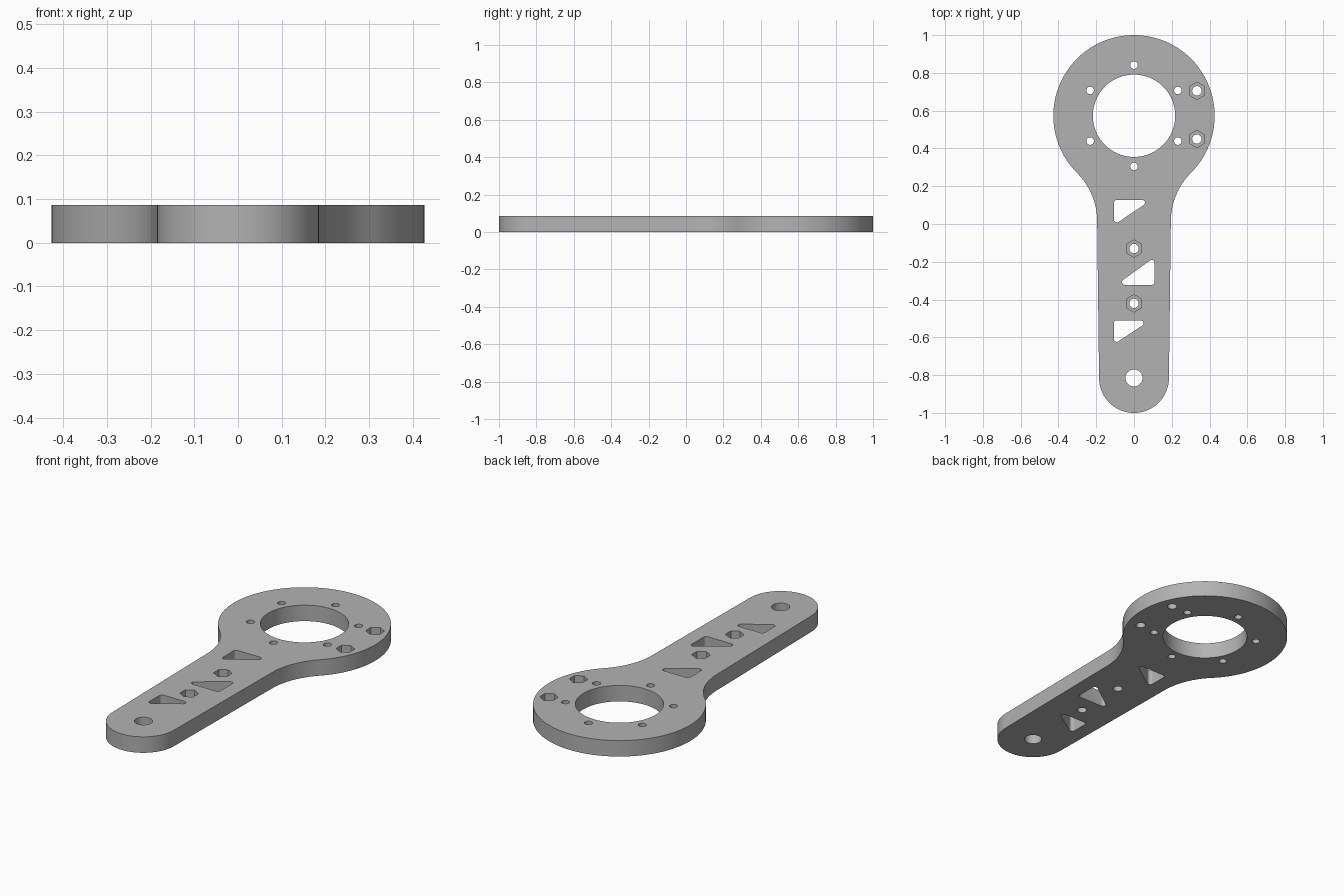
import bpy, bmesh
from math import sin, cos, pi, radians, sqrt, atan2

cube = bpy.data.objects.get("Cube")
if cube:
    bpy.data.objects.remove(cube, do_unlink=True)

THICK = 0.087          # plate thickness
RING_Y, RING_R = 0.573, 0.427
ARM_W, TIP_R, TIP_Y = 0.195, 0.185, -0.815
RECESS = 0.042         # nut recess depth

grey = bpy.data.materials.new("plate_grey")
grey.use_nodes = True
colour = (0.45, 0.45, 0.45, 1)
grey.diffuse_color = colour
grey.node_tree.nodes["Principled BSDF"].inputs["Base Color"].default_value = colour


def arc(cx, cy, r, a0, a1, n):
    return [(cx + r * cos(a0 + (a1 - a0) * i / n),
             cy + r * sin(a0 + (a1 - a0) * i / n)) for i in range(n + 1)]


def circle(cx, cy, r, n=32, start=0):
    return arc(cx, cy, r, start, start + 2 * pi, n)[:-1]


def add_prism(bm, points, z0, z1):
    """Extrude a counter-clockwise outline from z0 to z1."""
    face = bm.faces.new([bm.verts.new((x, y, z0)) for x, y in points])
    top = bmesh.ops.extrude_face_region(bm, geom=[face])["geom"]
    for v in top:
        if isinstance(v, bmesh.types.BMVert):
            v.co.z = z1


def make_object(name, prisms):
    bm = bmesh.new()
    for points, z0, z1 in prisms:
        add_prism(bm, points, z0, z1)
    bmesh.ops.recalc_face_normals(bm, faces=bm.faces[:])
    mesh = bpy.data.meshes.new(name)
    bm.to_mesh(mesh)
    bm.free()
    mesh.materials.append(grey)
    obj = bpy.data.objects.new(name, mesh)
    bpy.context.collection.objects.link(obj)
    return obj


def pocket(cx, cy, w, h, flip):
    """Right triangle with rounded corners; flip turns it half round."""
    r, s = 0.015, -1 if flip else 1
    a, b = w / 2 - r, h / 2 - r
    slope = atan2(b, a)
    pts = (arc(a, b, r, slope - pi / 2, pi / 2, 8)
           + arc(-a, b, r, pi / 2, pi, 6)
           + arc(-a, -b, r, pi, 1.5 * pi + slope, 8))
    return [(cx + s * x, cy + s * y) for x, y in pts]


# Plate outline: ring, concave fillets, tapering arm and round tip
fillet = 0.365
fx = ARM_W + fillet
fy = RING_Y - sqrt((RING_R + fillet) ** 2 - fx ** 2)
lean = atan2(RING_Y - fy, -fx)           # from fillet centre towards the ring
right = (arc(0, TIP_Y, TIP_R, -pi / 2, 0, 24)
         + arc(fx, fy, fillet, pi, lean, 20)
         + arc(0, RING_Y, RING_R, lean - pi, pi / 2, 64)[1:])
left = [(-x, y) for x, y in reversed(right[1:-1])]
plate = make_object("motor_mount_plate", [(right + left, 0, THICK)])

# Through openings
low, high = -0.05, THICK + 0.05
openings = [circle(0, RING_Y, 0.218, 96), circle(0, TIP_Y, 0.045, 40)]
for i in range(6):
    a = radians(30 + 60 * i)
    openings.append(circle(0.268 * cos(a), RING_Y + 0.268 * sin(a), 0.02, 24))
openings += [pocket(-0.024, 0.068, 0.164, 0.12, False),
             pocket(0.023, -0.256, 0.172, 0.132, True),
             pocket(-0.028, -0.567, 0.158, 0.114, False)]
nuts = [(0.333, 0.705), (0.333, 0.45), (0, -0.13), (0, -0.42)]
openings += [circle(x, y, 0.025, 24) for x, y in nuts]
holes = make_object("opening_cutter", [(p, low, high) for p in openings])

# Hexagonal nut recesses in the top
hexes = make_object("nut_recess_cutter",
                    [(circle(x, y, 0.046, 6, pi / 2), THICK - RECESS, high)
                     for x, y in nuts])

for cutter in (holes, hexes):
    cutter.hide_render = True
    mod = plate.modifiers.new(cutter.name, "BOOLEAN")
    mod.operation = "DIFFERENCE"
    mod.solver = "EXACT"
    mod.object = cutter

# Bake the cuts and drop the cutters
graph = bpy.context.evaluated_depsgraph_get()
cut_mesh = bpy.data.meshes.new_from_object(plate.evaluated_get(graph))
plate.modifiers.clear()
plate.data = cut_mesh
for cutter in (holes, hexes):
    bpy.data.objects.remove(cutter, do_unlink=True)

bpy.ops.object.select_all(action="DESELECT")
plate.select_set(True)
bpy.context.view_layer.objects.active = plate
bpy.ops.object.shade_smooth_by_angle(angle=radians(30))
